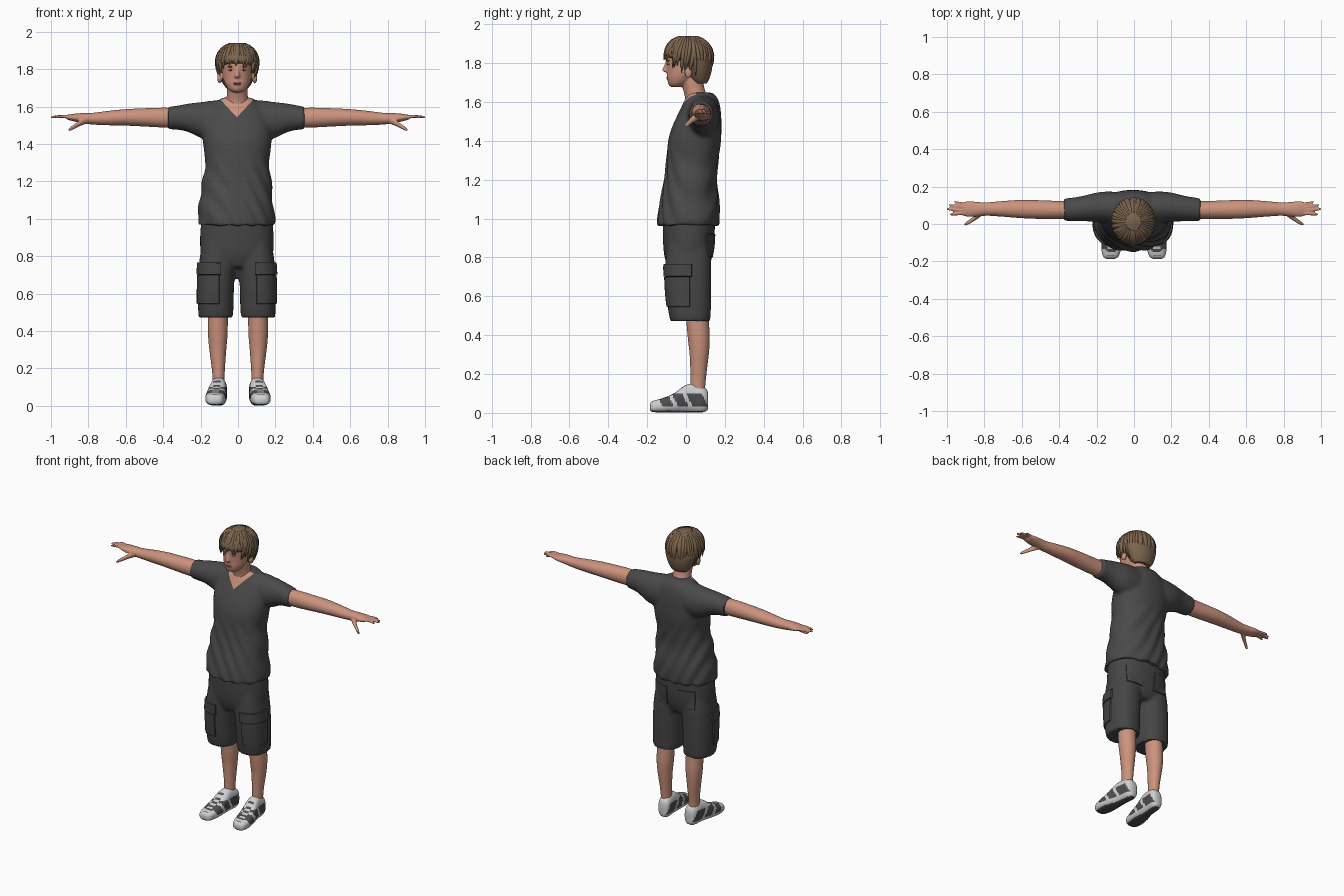
import bpy, bmesh, math, random
from mathutils import Matrix, Vector

random.seed(4)


def material(name, rgb):
    m = bpy.data.materials.new(name)
    m.diffuse_color = (*rgb, 1)
    return m


SKIN = material("skin", (0.60, 0.29, 0.205))
SHIRT = material("charcoal shirt", (0.068, 0.068, 0.068))
SHORTS = material("charcoal shorts", (0.060, 0.060, 0.060))
HAIR = material("brown hair", (0.20, 0.130, 0.075))
LIGHT = material("light grey", (0.62, 0.63, 0.64))
DARK = material("dark grey", (0.075, 0.075, 0.078))
LIP = material("lip", (0.42, 0.14, 0.11))
EYE = material("dark iris", (0.04, 0.03, 0.025))


def catmull(a, b, c, d, t):
    return [0.5 * (2 * q + (r - p) * t + (2 * p - 5 * q + 4 * r - s) * t * t
                   + (3 * q - p - 3 * r + s) * t ** 3) for p, q, r, s in zip(a, b, c, d)]


def loft(bm, rings, axis, side=1, n=36, power=1.0, steps=5):
    """Rings are (position on axis, centre 1, centre 2, radius 1, radius 2)."""
    last = len(rings) - 1
    path = [catmull(rings[max(i - 1, 0)], rings[i], rings[i + 1], rings[min(i + 2, last)], k / steps)
            for i in range(last) for k in range(steps)] + [rings[-1]]
    u, w = [k for k in range(3) if k != axis]
    loops = []
    for t, c1, c2, r1, r2 in path:
        loop = []
        for k in range(n):
            a = 2 * math.pi * k / n
            ca, sa = math.cos(a), math.sin(a)
            co = [0, 0, 0]
            co[axis] = t
            co[u] = c1 + r1 * math.copysign(abs(ca) ** power, ca)
            co[w] = c2 + r2 * math.copysign(abs(sa) ** power, sa)
            co[0] *= side
            loop.append(bm.verts.new(co))
        loops.append(loop)
    for a, b in zip(loops, loops[1:]):
        for k in range(n):
            bm.faces.new((a[k], a[(k + 1) % n], b[(k + 1) % n], b[k]))
    bm.faces.new(loops[0])
    bm.faces.new(loops[-1])


def ellipsoid(bm, centre, radii):
    bmesh.ops.create_uvsphere(bm, u_segments=20, v_segments=12, radius=1,
                              matrix=Matrix.Translation(centre) @ Matrix.Diagonal((*radii, 1)))


def finish(name, bm, mats, voxel=0, relax=0, edit=None):
    """Make the object; optionally fuse its pieces into one skin, then edit it."""
    bmesh.ops.recalc_face_normals(bm, faces=bm.faces)
    me = bpy.data.meshes.new(name)
    bm.to_mesh(me)
    bm.free()
    ob = bpy.data.objects.new(name, me)
    bpy.context.collection.objects.link(ob)
    if voxel:
        r = ob.modifiers.new("fuse", 'REMESH')
        r.mode, r.voxel_size = 'VOXEL', voxel
        s = ob.modifiers.new("relax", 'SMOOTH')
        s.factor, s.iterations = 0.5, relax
        dg = bpy.context.evaluated_depsgraph_get()
        fused = bpy.data.meshes.new_from_object(ob.evaluated_get(dg))
        ob.modifiers.clear()
        ob.data = fused
    ob.data.materials.clear()
    for m in mats:
        ob.data.materials.append(m)
    if edit:
        b = bmesh.new()
        b.from_mesh(ob.data)
        b.normal_update()
        edit(b)
        b.to_mesh(ob.data)
        b.free()
    bpy.ops.object.select_all(action='DESELECT')
    ob.select_set(True)
    bpy.context.view_layer.objects.active = ob
    bpy.ops.object.shade_smooth_by_angle(angle=math.radians(45))
    return ob


def cut(bm, point, normal):
    bmesh.ops.bisect_plane(bm, geom=bm.verts[:] + bm.edges[:] + bm.faces[:], dist=1e-5,
                           plane_co=point, plane_no=normal)


# Shirt: torso and sleeves fused, V neck painted in skin
bm = bmesh.new()
loft(bm, [(0.965, -.009, .01, .206, .158), (1.0, -.009, .013, .206, .158), (1.08, -.01, .018, .198, .152),
          (1.2, -.006, .023, .184, .134), (1.3, -.004, .033, .171, .134), (1.4, -.004, .044, .182, .136),
          (1.47, -.006, .055, .186, .127), (1.53, -.006, .068, .175, .113), (1.58, -.006, .077, .15, .098),
          (1.62, -.006, .08, .115, .082), (1.648, -.006, .077, .078, .06)], 2, n=48, power=.9)
for s in (-1, 1):
    d = -.009 * s
    loft(bm, [(.03, .085, 1.53, .075, .1), (.11, .088, 1.525, .085, .109), (.19, .09, 1.527, .08, .098),
              (.27, .083, 1.54, .068, .075), (.33, .078, 1.54, .063, .064), (.365 + d, .077, 1.538, .061, .061)],
         0, s)


def shirt_edit(b):
    for v in b.verts:  # soft cloth folds
        x, y, z = v.co
        low = max(0, min(1, (1.4 - z) / .2))
        v.co += v.normal * .004 * low * math.sin(38 * z + 9 * x + 14 * math.sin(5 * x + 2 * y))
    for s in (-1, 1):
        cut(b, (-.006, 0, 1.542), (1.08, 0, -s))
    for f in b.faces:
        c = f.calc_center_median()
        f.material_index = int(c.y < .05 and c.z > 1.542 + 1.08 * abs(c.x + .006))


finish("shirt", bm, [SHIRT, SKIN], .011, 4, shirt_edit)

# Shorts: hips and two legs fused, with raised pockets
bm = bmesh.new()
loft(bm, [(.74, -.006, .012, .11, .1), (.8, -.006, .012, .185, .122), (.88, -.006, .014, .197, .132),
          (1.0, -.006, .015, .19, .134)], 2, n=48, power=.9)
for s in (-1, 1):
    d = -.006 * s
    loft(bm, [(.472, .113 + d, .022, .091, .103), (.53, .113 + d, .018, .095, .11), (.62, .112 + d, .014, .096, .116),
              (.7, .109 + d, .012, .097, .118), (.78, .103 + d, .012, .097, .118), (.88, .095 + d, .012, .09, .11)],
         2, s, power=.85)


def pocket(b, lo, hi, depth, back=False):
    """Raise the cloth inside a box, given as absolute x, y and z limits."""
    for k in range(3):
        no = [0, 0, 0]
        no[k] = 1
        for lim in (lo[k], hi[k]):
            if abs(lim) < .5 or k == 2:
                cut(b, [lim if j == k else 0 for j in range(3)], no)
                if k == 0:
                    cut(b, (-lim, 0, 0), no)
    for s in (-1, 1):
        faces = []
        for f in b.faces:
            c = f.calc_center_median()
            if all(l < q < h for l, q, h in zip(lo, (c.x * s, c.y, c.z), hi)):
                faces.append(f)
        bmesh.ops.inset_region(b, faces=faces, thickness=.003, depth=depth, use_even_offset=True)
    b.normal_update()


def shorts_edit(b):
    pocket(b, (.10, -.9, .545), (.9, .02, .70), .007)
    pocket(b, (.09, -.9, .70), (.9, .03, .765), .011)
    pocket(b, (.04, .05, .80), (.15, .9, .92), .005)


finish("shorts", bm, [SHORTS], .011, 4, shorts_edit)

# Arms with hands and fingers
FINGERS = ((.107, .965, .118, .0075), (.09, .99, .1, .0085), (.073, 1.003, .08, .0085), (.056, .985, .052, .008))
for s, label in ((-1, "right"), (1, "left")):
    bm = bmesh.new()
    loft(bm, [(.3, .075, 1.54, .046, .052), (.4, .075, 1.541, .048, .053), (.5, .077, 1.542, .05, .049),
              (.6, .08, 1.542, .049, .044), (.7, .081, 1.538, .042, .038), (.78, .08, 1.535, .036, .031),
              (.83, .079, 1.538, .038, .027), (.88, .08, 1.541, .042, .02), (.915, .081, 1.543, .036, .012)], 0, s)
    for y0, tip, y1, r in FINGERS:
        loft(bm, [(.87, y0 - .002, 1.542, r, r), (.91, y0, 1.546, r + .001, r + .001),
                  ((.91 + tip) / 2, (y0 + y1) / 2, 1.547, r, r), (tip - .008, y1, 1.543, r * .8, r * .8),
                  (tip, y1, 1.542, r * .35, r * .35)], 0, s, n=14)
    loft(bm, [(.80, .07, 1.53, .016, .018), (.835, .045, 1.517, .017, .018), (.865, .022, 1.499, .013, .014),
              (.893, .004, 1.482, .011, .011), (.908, -.004, 1.473, .005, .005)], 0, s, n=16)
    finish(label + "_arm", bm, [SKIN], .0052, 3)

    # Lower legs
    bm = bmesh.new()
    loft(bm, [(.07, .104, .06, .032, .036), (.14, .104, .061, .032, .038), (.2, .105, .064, .035, .041),
              (.3, .108, .068, .045, .049), (.38, .108, .066, .052, .056), (.47, .107, .06, .053, .058),
              (.56, .105, .055, .055, .06)], 2, s)
    finish(label + "_leg", bm, [SKIN])

    # Trainers: light sole, toe and tongue, dark side panels and tread
    bm = bmesh.new()
    loft(bm, [(-.186, .125, .03, .022, .014), (-.172, .124, .033, .042, .028), (-.12, .121, .039, .054, .037),
              (-.06, .115, .052, .053, .05), (-.01, .108, .07, .047, .068), (.03, .104, .076, .043, .074),
              (.08, .1, .071, .042, .069), (.105, .098, .066, .034, .056), (.114, .098, .06, .02, .04)],
         1, s, n=48, power=.75, steps=8)

    def shoe_edit(b):
        cut(b, (0, 0, .034), (0, 0, 1))
        cut(b, (0, 0, .10), (0, 0, 1))
        for f in b.faces:
            c = f.calc_center_median()
            off = abs(abs(c.x) - (.109 - .09 * c.y))
            y = c.y + .5 * (c.z - .06)
            side = c.z > .034 and off > .021 and (-.135 < y < -.075 or -.055 < y < .0 or .02 < y < .1) and c.z < .10
            lace = c.z > .06 and off < .021 and c.y < -.01 and math.sin(c.y * 210) > .3
            f.material_index = int(side or lace or f.normal.z < -.8)

    finish(label + "_shoe", bm, [LIGHT, DARK], edit=shoe_edit)

# Head, nose, ears and neck
bm = bmesh.new()
loft(bm, [(1.676, -.004, -.052, .022, .022), (1.686, -.004, -.046, .04, .042), (1.70, -.004, -.038, .054, .055),
          (1.725, -.004, -.027, .067, .071), (1.75, -.004, -.014, .075, .084), (1.79, -.004, -.002, .081, .099),
          (1.83, -.004, 0, .083, .104), (1.88, -.004, .01, .08, .097), (1.92, -.004, .015, .05, .06)], 2)
loft(bm, [(1.752, -.004, -.095, .010, .010), (1.76, -.004, -.1, .016, .022), (1.775, -.004, -.099, .012, .02),
          (1.80, -.004, -.096, .008, .012), (1.815, -.004, -.094, .006, .008)], 2, n=16)
for s in (-1, 1):
    ellipsoid(bm, (s * .094 - .004, .012, 1.752), (.013, .02, .03))
loft(bm, [(1.56, -.004, .065, .07, .07), (1.62, -.004, .055, .062, .06), (1.66, -.004, .042, .056, .056),
          (1.70, -.004, .032, .056, .058), (1.75, -.004, .03, .056, .058)], 2)
finish("head", bm, [SKIN], .006, 3)

# Face details
for name, mat, parts in (
        ("eye_whites", LIGHT, [((x, -.0865, 1.795), (.013, .009, .006)) for x in (-.037, .029)]),
        ("irises", EYE, [((x, -.0935, 1.795), (.005, .004, .005)) for x in (-.037, .029)]),
        ("eyebrows", HAIR, [((x, -.091, 1.813), (.018, .009, .004)) for x in (-.038, .03)]),
        ("lips", LIP, [((-.004, -.091, z), (.022, .010, .0045)) for z in (1.719, 1.726)])):
    bm = bmesh.new()
    for c, r in parts:
        ellipsoid(bm, c, r)
    finish(name, bm, [mat])

# Hair cap, full behind and open around the face
bm = bmesh.new()
loft(bm, [(1.695, -.004, .075, .055, .032), (1.72, -.004, .068, .075, .052), (1.76, -.004, .062, .093, .07),
          (1.80, -.004, .05, .106, .086), (1.822, -.004, .026, .109, .11), (1.838, -.004, .012, .11, .122),
          (1.87, -.004, .012, .107, .121), (1.905, -.004, .014, .085, .097), (1.928, -.004, .016, .055, .064),
          (1.94, -.004, .018, .018, .02)], 2, n=48)
finish("hair_cap", bm, [HAIR])

# Overlapping hair locks from the crown to a ragged hem
cu = bpy.data.curves.new("hair_locks", 'CURVE')
cu.dimensions, cu.bevel_depth, cu.bevel_resolution, cu.resolution_u = '3D', .012, 2, 4
COUNT = 54
for i in range(COUNT):
    a = 2 * math.pi * (i + random.uniform(-.3, .3)) / COUNT
    front = (1 + math.cos(a)) / 2
    end = 1.70 + .125 * front ** 1.4 + random.uniform(-.012, .022)
    twist = random.uniform(-.3, .3)
    sp = cu.splines.new('POLY')
    sp.points.add(8)
    for k, p in enumerate(sp.points):
        t = k / 8
        z = 1.934 + (end - 1.934) * t ** 1.3
        h = (z - 1.83) / .112
        r = math.sqrt(max(0, 1 - h * h)) if h > 0 else 1 - .35 * h * h
        r += .07 * max(0, t - .8) / .2 * random.random()
        b = a + twist * t * t
        p.co = (-.004 + .109 * r * math.sin(b), .013 - .121 * r * math.cos(b), z, 1)
        p.radius = (.5, .75, .9, 1, 1, .9, .75, .5, .1)[k]
    sp.use_smooth = True
cu.materials.append(HAIR)
locks = bpy.data.objects.new("hair_locks", cu)
bpy.context.collection.objects.link(locks)
